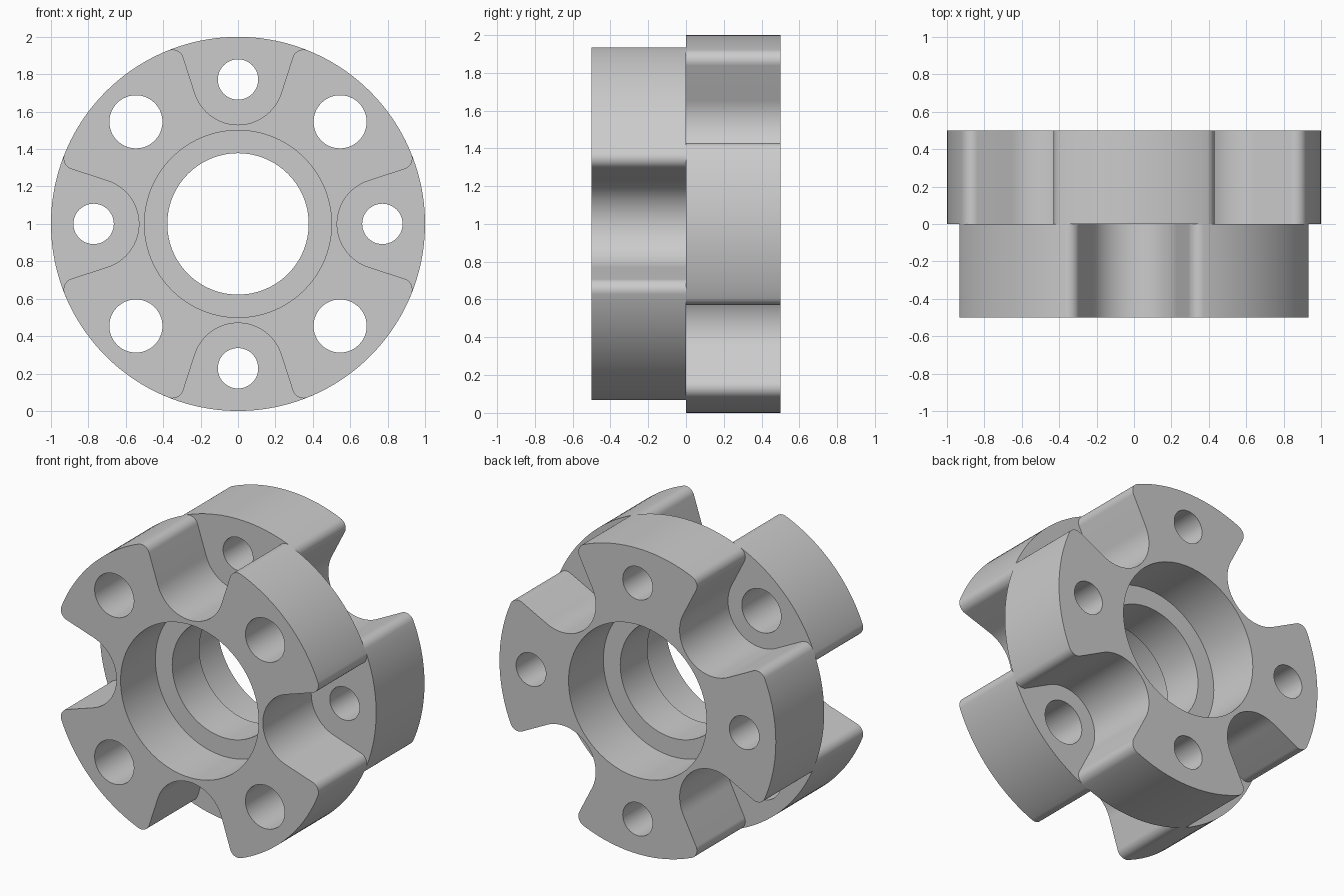
import bpy, bmesh
from math import sin, cos, pi, radians, sqrt, atan2
from mathutils import Vector, Matrix

cube = bpy.data.objects.get("Cube")
if cube:
    bpy.data.objects.remove(cube, do_unlink=True)

grey = bpy.data.materials.new("plain grey")
grey.use_nodes = True
COLOUR = (0.6, 0.6, 0.6, 1)
grey.diffuse_color = COLOUR
grey.node_tree.nodes["Principled BSDF"].inputs["Base Color"].default_value = COLOUR

HOLE_RING = 0.772     # distance of bolt holes and notch centres from the axis
NOTCH_R = 0.242
FILLET = 0.06
TILT = radians(18)    # flare of the notch walls
HALF = 0.5            # depth of each half
RIB = 0.14            # half thickness of the inner rib


def arc(centre, radius, start, end, steps):
    angles = [start + (end - start) * i / steps for i in range(steps + 1)]
    return [centre + radius * Vector((cos(a), sin(a))) for a in angles]


def outline(turn):
    """Closed disc outline with four flared, rounded notches."""
    centre = Vector((0, HOLE_RING))
    normal = Vector((cos(TILT), -sin(TILT)))
    along = Vector((sin(TILT), cos(TILT)))
    # Centre of the corner round: tangent to both the wall and the rim
    p = centre + normal * (NOTCH_R + FILLET)
    b = p.dot(along)
    p = p + along * (-b + sqrt(b * b - p.length_squared + (1 - FILLET) ** 2))
    rim = atan2(p.y, p.x)
    half = arc(centre, NOTCH_R, -pi / 2, -TILT, 16)
    half += arc(p, FILLET, pi - TILT, rim, 10)
    half += arc(Vector((0, 0)), 1, rim, pi / 4, 10)[1:]
    sector = half + [Vector((v.y, v.x)) for v in reversed(half[1:-1])]
    points = []
    for k in range(4):
        spin = Matrix.Rotation(turn - k * pi / 2, 2)
        points += [spin @ v for v in sector]
    return points


def cut_cylinder(body, radius, x, z, y0, y1, sides):
    """Bore a round hole along y between y0 and y1."""
    bpy.ops.mesh.primitive_cylinder_add(
        vertices=sides, radius=radius, depth=y1 - y0,
        location=(x, (y0 + y1) / 2, z), rotation=(pi / 2, 0, 0))
    cutter = bpy.context.object
    cutter.hide_render = True
    mod = body.modifiers.new("bore", 'BOOLEAN')
    mod.operation, mod.solver, mod.object = 'DIFFERENCE', 'EXACT', cutter
    bpy.context.view_layer.objects.active = body
    bpy.ops.object.modifier_apply(modifier=mod.name)
    mesh = cutter.data
    bpy.data.objects.remove(cutter, do_unlink=True)
    bpy.data.meshes.remove(mesh)


def coupling_half(name, side, turn, hole_radius):
    # Notched disc
    bm = bmesh.new()
    verts = [bm.verts.new((v.x, 0, v.y + 1)) for v in outline(turn)]
    face = bm.faces.new(verts)
    extruded = bmesh.ops.extrude_face_region(bm, geom=[face])["geom"]
    bmesh.ops.translate(bm, vec=(0, side * HALF, 0),
                        verts=[g for g in extruded if isinstance(g, bmesh.types.BMVert)])
    bmesh.ops.recalc_face_normals(bm, faces=bm.faces)
    mesh = bpy.data.meshes.new(name)
    bm.to_mesh(mesh)
    bm.free()
    mesh.materials.append(grey)
    body = bpy.data.objects.new(name, mesh)
    bpy.context.collection.objects.link(body)

    # Central bore and wider counterbore, leaving the inner rib
    cut_cylinder(body, 0.378, 0, 1, -0.7, 0.7, 96)
    y0, y1 = sorted((side * RIB, side * 0.7))
    cut_cylinder(body, 0.5, 0, 1, y0, y1, 96)

    # One bolt hole per lobe
    for k in range(4):
        a = turn + pi / 4 + k * pi / 2
        cut_cylinder(body, hole_radius, HOLE_RING * cos(a), 1 + HOLE_RING * sin(a),
                     -0.7, 0.7, 48)

    bpy.ops.object.select_all(action='DESELECT')
    body.select_set(True)
    bpy.context.view_layer.objects.active = body
    bpy.ops.object.shade_smooth_by_angle(angle=radians(30))


coupling_half("front_half", -1, 0, 0.142)
coupling_half("back_half", 1, pi / 4, 0.108)
